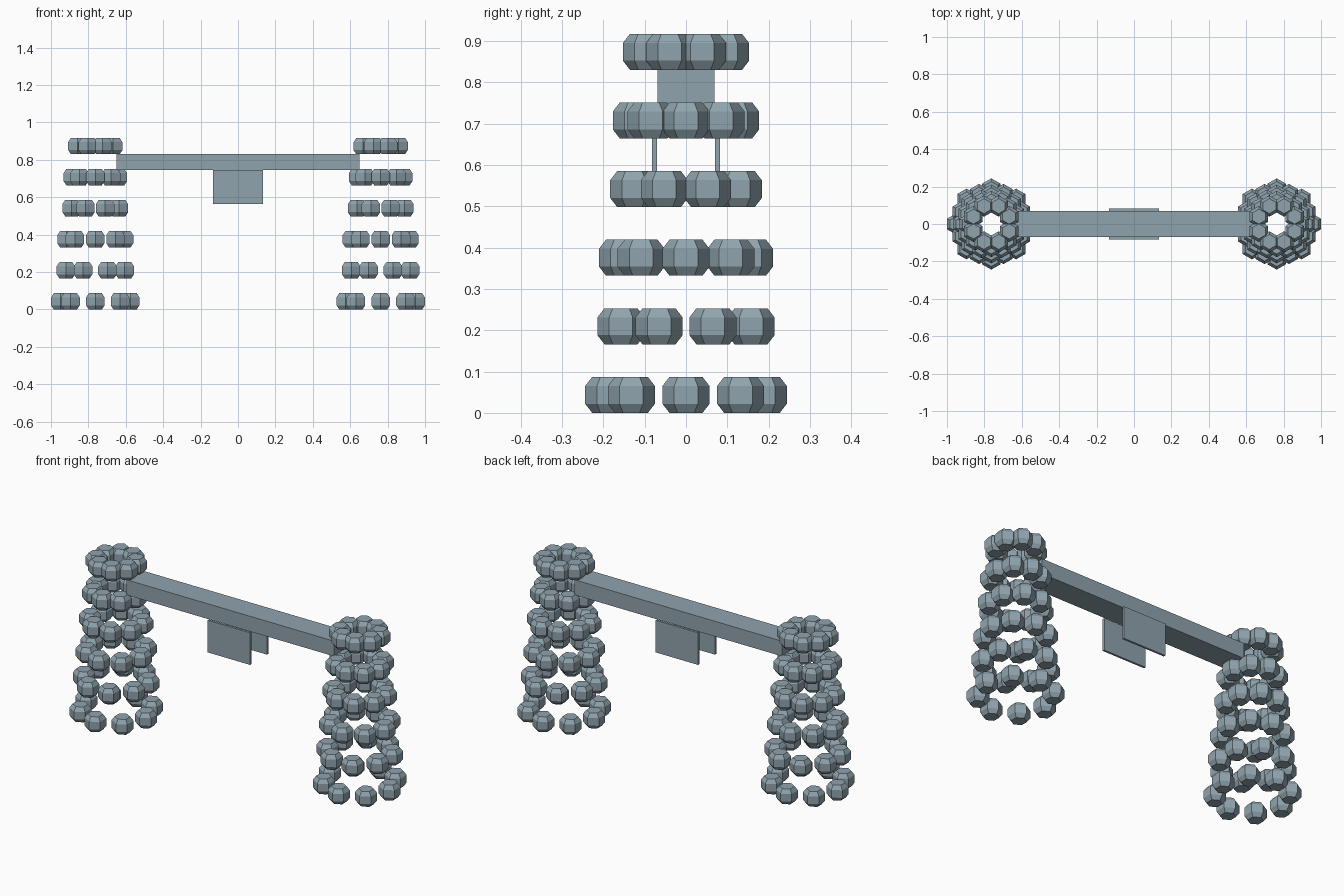
import bpy
import bmesh
from math import sin, cos, pi

cube = bpy.data.objects.get("Cube")
if cube:
    bpy.data.objects.remove(cube, do_unlink=True)

# One blue-grey stone colour
stone = bpy.data.materials.new("blue_grey_stone")
stone.use_nodes = True
COLOUR = (0.28, 0.37, 0.42, 1.0)
stone.diffuse_color = COLOUR
stone.node_tree.nodes["Principled BSDF"].inputs["Base Color"].default_value = COLOUR


def make_object(name, bm):
    mesh = bpy.data.meshes.new(name)
    bmesh.ops.recalc_face_normals(bm, faces=bm.faces)
    bm.to_mesh(mesh)
    bm.free()
    mesh.materials.append(stone)
    obj = bpy.data.objects.new(name, mesh)
    bpy.context.collection.objects.link(obj)
    return obj


def box(name, low, high):
    bm = bmesh.new()
    bmesh.ops.create_cube(bm, size=1)
    for v in bm.verts:
        v.co = [(a + b) / 2 + c * (b - a) for a, b, c in zip(low, high, v.co)]
    return make_object(name, bm)


# Six-sided boulder with chamfered ends: (radius, height) profile
PROFILE = [(0.040, 0.0), (0.057, 0.022), (0.057, 0.065), (0.040, 0.087)]


def add_boulder(bm, x, y, z):
    rings = []
    for radius, height in PROFILE:
        angles = [pi / 2 + i * pi / 3 for i in range(6)]
        rings.append([bm.verts.new((x + radius * cos(a), y + radius * sin(a), z + height))
                      for a in angles])
    for lower, upper in zip(rings, rings[1:]):
        for i in range(6):
            j = (i + 1) % 6
            bm.faces.new((lower[i], lower[j], upper[j], upper[i]))
    bm.faces.new(rings[0][::-1])
    bm.faces.new(rings[-1])


# Tapering towers: six rings of eight boulders, alternate rings turned half a step
LAYERS, COUNT, TOWER_X = 6, 8, 0.763
for side, sign in (("left", 1), ("right", -1)):
    for layer in range(LAYERS):
        bm = bmesh.new()
        ring_radius = 0.187 - 0.0167 * layer
        for i in range(COUNT):
            angle = (i + 0.5 * (layer % 2)) * 2 * pi / COUNT
            add_boulder(bm, sign * TOWER_X + ring_radius * cos(angle),
                        ring_radius * sin(angle), 0.166 * layer)
        make_object(f"{side}_tower_ring_{layer + 1}", bm)

# Crossbeam and the two plates hanging from its long sides
box("crossbeam", (-0.65, -0.069, 0.746), (0.65, 0.069, 0.832))
for name, y in (("front_hanging_plate", -0.076), ("back_hanging_plate", 0.076)):
    box(name, (-0.133, y - 0.006, 0.564), (0.133, y + 0.006, 0.746))
